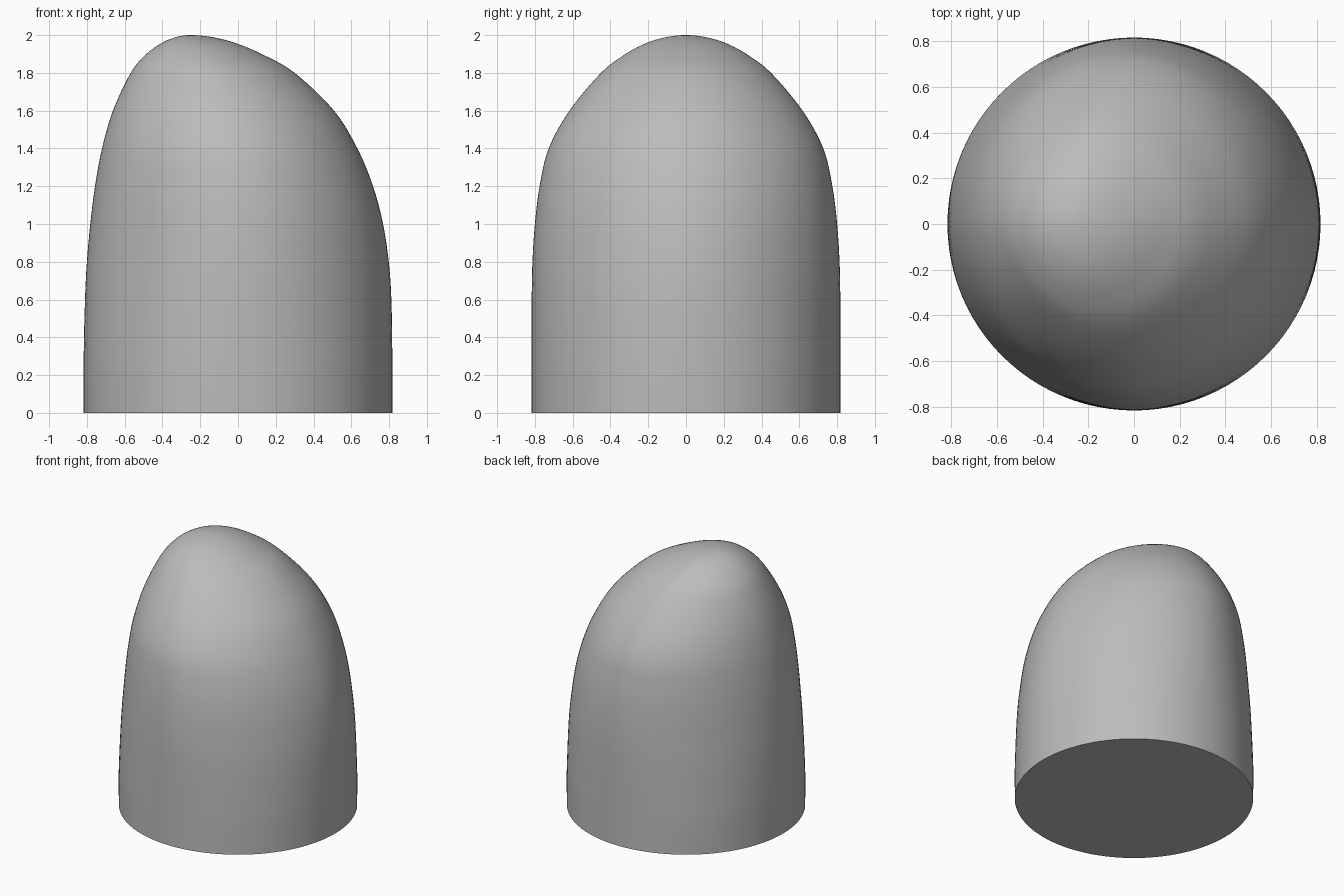
import bpy, bmesh
from math import cos, sin, tau, copysign
from mathutils import Vector

cube = bpy.data.objects.get("Cube")
if cube:
    bpy.data.objects.remove(cube, do_unlink=True)

SIDES = 96
STEPS = 6

grey = bpy.data.materials.new("plain grey")
grey.use_nodes = True
colour = (0.5, 0.5, 0.5, 1)
grey.diffuse_color = colour
grey.node_tree.nodes["Principled BSDF"].inputs["Base Color"].default_value = colour

# Profile of the leaning dome: height, -x edge, +x edge, half depth
profile = [Vector(p) for p in (
    (0, -.817, .817, .817), (.3, -.817, .817, .817), (.6, -.81, .812, .817),
    (.8, -.8, .798, .813), (1, -.782, .768, .8), (1.2, -.757, .715, .775),
    (1.4, -.72, .632, .727), (1.6, -.662, .508, .617), (1.8, -.568, .3, .45),
    (1.9, -.485, .125, .32), (1.96, -.4, -.02, .205), (1.99, -.325, -.14, .1))]
APEX = Vector((2, -.25, -.25, 0))


def smooth_path(points, steps):
    """Catmull-Rom curve through the points."""
    for a, b, c, d in zip(points, points[1:], points[2:], points[3:]):
        for i in range(steps):
            t = i / steps
            yield (b * 2 + (c - a) * t + (a * 2 - b * 5 + c * 4 - d) * t**2
                   + (b * 3 - a - c * 3 + d) * t**3) / 2


def power(v, e):
    return copysign(abs(v) ** e, v)


# Stack of rings, slightly slimmer on the diagonals above the round base
last = profile[-1]
beyond = Vector((last[0], last[2], last[1], -last[3]))
bm = bmesh.new()
rings = []
for z, x0, x1, depth in smooth_path([profile[0]] + profile + [APEX, beyond], STEPS):
    e = 1 + 0.06 * min(1, max(0, (z - .25) / .6))
    ring = []
    for k in range(SIDES):
        a = tau * k / SIDES
        x = (x0 + x1) / 2 + (x1 - x0) / 2 * power(cos(a), e)
        ring.append(bm.verts.new((x, depth * power(sin(a), e), z)))
    rings.append(ring)

# Skin, closed top and flat underside
tip = bm.verts.new((APEX[1], 0, APEX[0]))
for k in range(SIDES):
    n = (k + 1) % SIDES
    for low, high in zip(rings, rings[1:]):
        bm.faces.new((low[k], low[n], high[n], high[k]))
    bm.faces.new((rings[-1][k], rings[-1][n], tip))
bm.faces.new(rings[0][::-1])
bmesh.ops.recalc_face_normals(bm, faces=bm.faces)

mesh = bpy.data.meshes.new("leaning_dome")
bm.to_mesh(mesh)
bm.free()
mesh.materials.append(grey)
dome = bpy.data.objects.new("leaning_dome", mesh)
bpy.context.collection.objects.link(dome)
bpy.ops.object.select_all(action='DESELECT')
dome.select_set(True)
bpy.context.view_layer.objects.active = dome
bpy.ops.object.shade_smooth_by_angle(angle=0.7)
